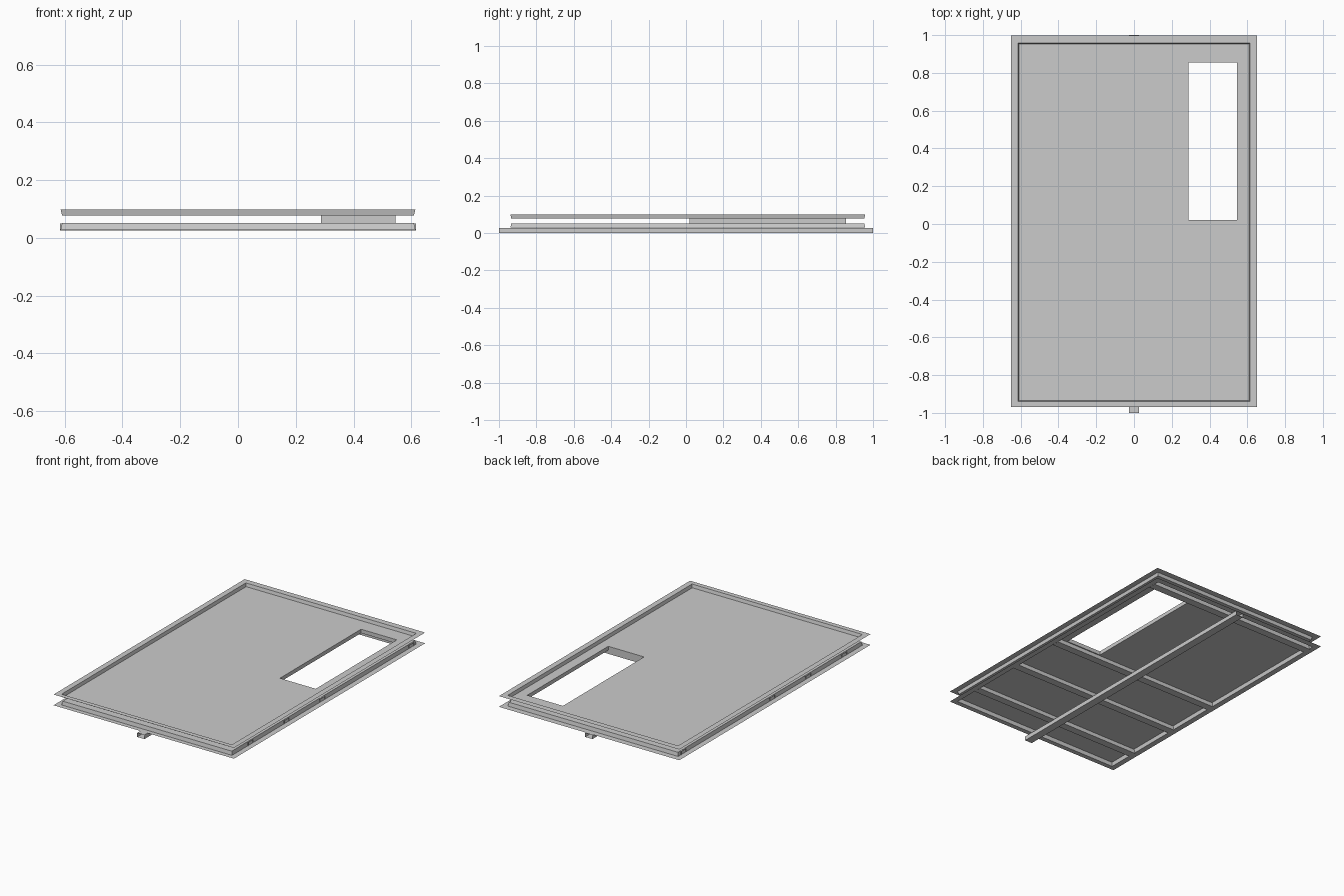
import bpy, bmesh

if "Cube" in bpy.data.objects:
    bpy.data.objects.remove(bpy.data.objects["Cube"])

HOLE = (0.288, 0.546, 0.02, 0.855)      # x0, x1, y0, y1 of the hatch opening
OUTER = (-0.65, 0.65, -0.97, 0.997)     # flange edge
RIM = (-0.614, 0.614, -0.939, 0.958)    # flange / wall corner
PANEL = (-0.609, 0.609, -0.934, 0.953)  # wall / panel corner


def finish(bm, name):
    bmesh.ops.remove_doubles(bm, verts=bm.verts, dist=1e-5)
    mesh = bpy.data.meshes.new(name)
    bm.to_mesh(mesh)
    bm.free()
    obj = bpy.data.objects.new(name, mesh)
    bpy.context.collection.objects.link(obj)
    return obj


def ring(bm, rect, z):
    x0, x1, y0, y1 = rect
    return [bm.verts.new(p) for p in
            ((x0, y0, z), (x1, y0, z), (x1, y1, z), (x0, y1, z))]


def bridge(bm, a, b):
    for i in range(4):
        j = (i + 1) % 4
        bm.faces.new((a[i], a[j], b[j], b[i]))


def pan(name, z_flange, z_panel):
    """Thin pressed sheet: outward flange, sloped wall, panel with opening."""
    bm = bmesh.new()
    loops = [ring(bm, OUTER, z_flange), ring(bm, RIM, z_flange),
             ring(bm, PANEL, z_panel), ring(bm, HOLE, z_panel)]
    for a, b in zip(loops, loops[1:]):
        bridge(bm, a, b)
    return finish(bm, name)


def open_tube(name, along, center, half_width, start, end, z0, z1):
    """Rectangular tube with open ends, running along x or y."""
    bm = bmesh.new()
    section = ((-half_width, z0), (half_width, z0), (half_width, z1), (-half_width, z1))
    ends = []
    for t in (start, end):
        ends.append([bm.verts.new((t, center + s, z) if along == 'x' else (center + s, t, z))
                     for s, z in section])
    bridge(bm, *ends)
    bmesh.ops.recalc_face_normals(bm, faces=bm.faces)
    return finish(bm, name)


# Upper sheet is recessed, lower sheet is raised
pan("upper_panel", 0.098, 0.077)
pan("lower_panel", 0.028, 0.052)

# Sleeve joining the hatch opening of both sheets
bm = bmesh.new()
bridge(bm, ring(bm, HOLE, 0.077), ring(bm, HOLE, 0.052))
finish(bm, "hatch_sleeve")

# Central beam under the floor
open_tube("center_beam", 'y', 0.0, 0.026, -1.0, 1.0, 0.0, 0.027)

# Cross ribs under the lower sheet
for i, y in enumerate((-0.75, -0.38, -0.01, 0.905)):
    open_tube(f"cross_rib_{i + 1}", 'x', y, 0.025, -0.617, 0.617, 0.025, 0.0505)
